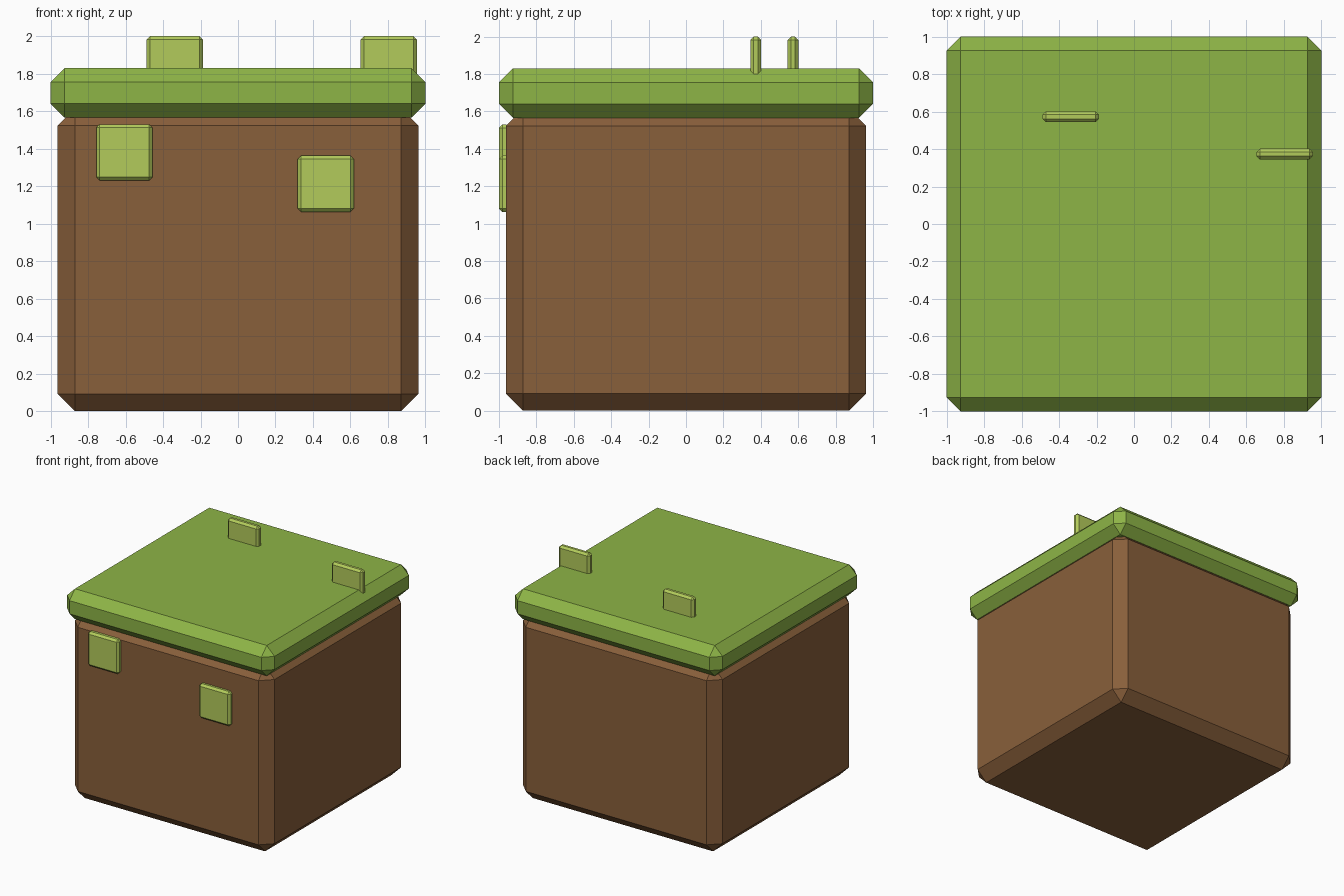
import bpy
import bmesh

if "Cube" in bpy.data.objects:
    bpy.data.objects.remove(bpy.data.objects["Cube"])


def material(name, rgb):
    m = bpy.data.materials.new(name)
    m.diffuse_color = (*rgb, 1.0)
    m.use_nodes = True
    m.node_tree.nodes["Principled BSDF"].inputs["Base Color"].default_value = m.diffuse_color
    return m


def chamfered_box(name, lo, hi, chamfer, mat):
    """Box between two corners with every edge cut by one flat facet."""
    size = [b - a for a, b in zip(lo, hi)]
    mid = [(a + b) / 2 for a, b in zip(lo, hi)]
    bm = bmesh.new()
    bmesh.ops.create_cube(bm, size=1.0)
    bmesh.ops.scale(bm, vec=size, verts=bm.verts)
    bmesh.ops.bevel(bm, geom=bm.edges[:], offset=chamfer, offset_type='OFFSET',
                    segments=1, profile=0.5, affect='EDGES')
    mesh = bpy.data.meshes.new(name)
    bm.to_mesh(mesh)
    bm.free()
    mesh.materials.append(mat)
    obj = bpy.data.objects.new(name, mesh)
    obj.location = mid
    bpy.context.collection.objects.link(obj)
    return obj


soil = material("soil", (0.25, 0.115, 0.043))
grass = material("grass", (0.27, 0.46, 0.062))
blade = material("blade", (0.45, 0.60, 0.105))

# Soil block and overhanging grass slab
chamfered_box("soil_block", (-0.963, -0.963, 0.0), (0.963, 0.963, 1.615), 0.092, soil)
chamfered_box("grass_slab", (-1, -1, 1.565), (1, 1, 1.83), 0.075, grass)

# Square tufts, given by centre: two on the front wall, two standing on top
S, T = 0.15, 0.029
tufts = {
    "front_tuft_left": (-0.606, -0.971, 1.38),
    "front_tuft_right": (0.468, -0.971, 1.213),
    "top_tuft_left": (-0.338, 0.572, 1.85),
    "top_tuft_right": (0.804, 0.373, 1.85),
}
for name, (x, y, z) in tufts.items():
    chamfered_box(name, (x - S, y - T, z - S), (x + S, y + T, z + S), 0.018, blade)
